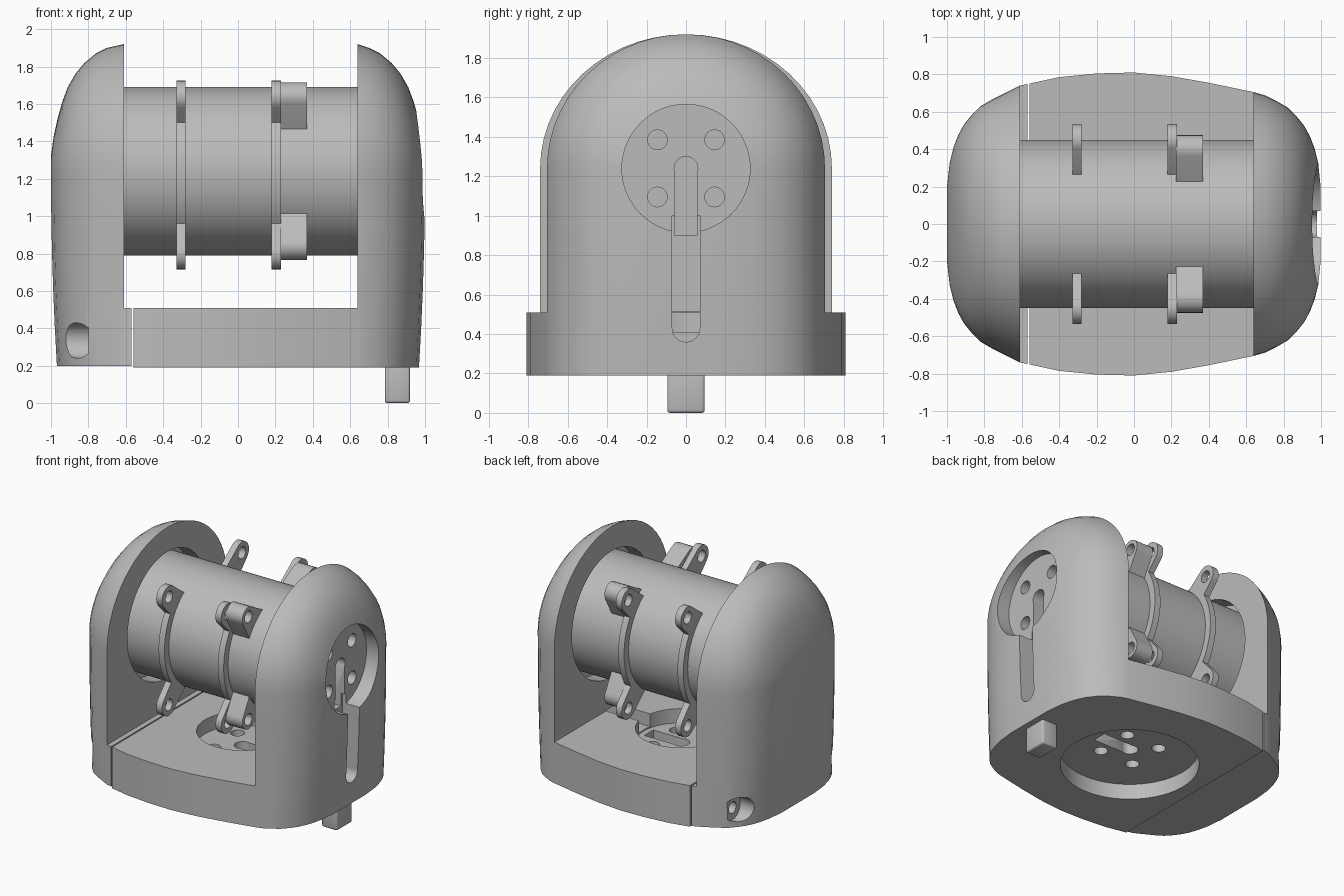
import bpy, bmesh
from math import cos, sin, pi, radians, atan2
from mathutils import Matrix, Vector

if "Cube" in bpy.data.objects:
    bpy.data.objects.remove(bpy.data.objects["Cube"])

grey = bpy.data.materials.new("plain grey")
grey.use_nodes = True
COLOUR = (0.5, 0.5, 0.5, 1)
grey.diffuse_color = COLOUR
grey.node_tree.nodes["Principled BSDF"].inputs["Base Color"].default_value = COLOUR

AXIS_Z = 1.24    # height of the drum axis
BASE_X = 0.04    # centre of the mount in the base
TURN = {"x": Matrix.Rotation(pi / 2, 4, "Y"), "z": Matrix.Identity(4)}


def finish(name, bm):
    bmesh.ops.recalc_face_normals(bm, faces=bm.faces[:])
    mesh = bpy.data.meshes.new(name)
    bm.to_mesh(mesh)
    bm.free()
    obj = bpy.data.objects.new(name, mesh)
    bpy.context.collection.objects.link(obj)
    mesh.materials.append(grey)
    return obj


def box(name, lo, hi):
    lo, hi = Vector(lo), Vector(hi)
    size = Matrix.Diagonal(hi - lo).to_4x4()
    bm = bmesh.new()
    bmesh.ops.create_cube(bm, size=1, matrix=Matrix.Translation((lo + hi) / 2) @ size)
    return finish(name, bm)


def rod(name, axis, centre, r, start, end, seg=48):
    """Cylinder along x (centre = y, z) or along z (centre = x, y)."""
    mid = (start + end) / 2
    loc = (mid, *centre) if axis == "x" else (*centre, mid)
    bm = bmesh.new()
    bmesh.ops.create_cone(bm, cap_ends=True, segments=seg, radius1=r, radius2=r,
                          depth=end - start, matrix=Matrix.Translation(loc) @ TURN[axis])
    return finish(name, bm)


def activate(obj):
    bpy.ops.object.select_all(action="DESELECT")
    obj.select_set(True)
    bpy.context.view_layer.objects.active = obj


def apply(obj, mod):
    activate(obj)
    bpy.ops.object.modifier_apply(modifier=mod.name)


def cut(obj, *cutters):
    for c in cutters:
        c.hide_render = True
        mod = obj.modifiers.new("cut", "BOOLEAN")
        mod.operation, mod.solver, mod.object = "DIFFERENCE", "EXACT", c
        apply(obj, mod)
        bpy.data.objects.remove(c)


def smooth(obj):
    activate(obj)
    bpy.ops.object.shade_smooth_by_angle(angle=radians(30))


# Housing: arched sections (x, half width, arch height) lofted along x
END = [(0.70, 0.695, 0.66), (0.76, 0.665, 0.63), (0.82, 0.63, 0.58), (0.87, 0.58, 0.52),
       (0.91, 0.53, 0.45), (0.94, 0.475, 0.37), (0.965, 0.41, 0.28), (0.985, 0.33, 0.19),
       (1, 0.2, 0.08)]
MIDDLE = [(-0.61, 0.74), (-0.4, 0.785), (-0.2, 0.805), (0, 0.81), (0.2, 0.79),
          (0.4, 0.755), (0.64, 0.705)]


def housing(name, bottom):
    stations = [(-x, w, h) for x, w, h in reversed(END)]
    stations += [(x, w, 0.68) for x, w in MIDDLE]
    stations += [(x, w * 0.99, h) for x, w, h in END]
    bm, rings = bmesh.new(), []
    for x, w, h in stations:
        half = [(1, bottom + (AXIS_Z - bottom) * k / 5) for k in range(5)]
        arc = [(cos(pi * k / 28), AXIS_Z + h * sin(pi * k / 28)) for k in range(29)]
        over = max(abs(x) - 0.64, 0) * (1 if x > 0 else -1)
        ring = []
        for u, z in half + arc + [(-u, z) for u, z in reversed(half)]:
            draft = 0.09 * (max(AXIS_Z - z, 0) / 1.05) ** 2
            ring.append(bm.verts.new((x - over * draft, u * w, z)))
        rings.append(ring)
    n = len(rings[0])
    for a, b in zip(rings, rings[1:]):
        for i in range(n):
            j = (i + 1) % n
            bm.faces.new((a[i], a[j], b[j], b[i]))
    for ring in (rings[0], rings[-1]):
        for i in range(n // 2):
            quad = (ring[i], ring[i + 1], ring[n - 2 - i], ring[n - 1 - i])
            bm.faces.new(list(dict.fromkeys(quad)))
    obj = finish(name, bm)
    cut(obj, box("opening", (-0.61, -1, 0.51), (0.64, 1, 2.2)))
    return obj


# Removable end cap with seat and two corner screw bores
cap = housing("end_cap", 0.2)
cut(cap, box("trim", (-0.57, -1, 0), (1.2, 1, 2.2)),
    rod("seat", "x", (0, AXIS_Z), 0.49, -0.74, -0.5, 96))
for side in (-1, 1):
    cut(cap, rod("bore", "x", (side * 0.57, 0.335), 0.095, -1.1, -0.8),
        rod("screw_hole", "x", (side * 0.57, 0.335), 0.045, -0.9, -0.5))
smooth(cap)

# Main frame: base and upright
frame = housing("main_frame", 0.19)
cut(frame, box("trim", (-1.2, -1, 0), (-0.56, 1, 2.2)),
    rod("seat", "x", (0, AXIS_Z), 0.49, 0.5, 0.76, 96),
    rod("end_recess", "x", (0, AXIS_Z), 0.325, 0.88, 1.2, 64),
    rod("under_recess", "z", (BASE_X, 0), 0.49, 0, 0.31, 96),
    rod("top_recess", "z", (BASE_X, 0), 0.325, 0.4, 0.7, 64))
# Bolt patterns and centre holes in both mounts
for u in (-0.145, 0.145):
    for v in (-0.145, 0.145):
        cut(frame, rod("bolt", "x", (u, AXIS_Z + v), 0.05, 0.7, 1, 24),
            rod("bolt", "z", (BASE_X + u, v), 0.05, 0.25, 0.45, 24))
cut(frame, rod("centre", "x", (0, AXIS_Z), 0.06, 0.7, 1, 32),
    box("slot", (0.7, -0.055, 0.9), (1, 0.055, AXIS_Z)),
    rod("centre", "z", (BASE_X, 0), 0.06, 0.25, 0.45, 32),
    box("slot", (BASE_X, -0.055, 0.25), (BASE_X + 0.28, 0.055, 0.45)))
# Cable groove down the end and channel across the base
cut(frame, box("groove", (0.85, -0.07, 0.43), (1.2, 0.07, 1)),
    rod("groove_end", "x", (0, 0.43), 0.07, 0.85, 1.2, 32),
    box("channel", (BASE_X + 0.2, -0.07, 0.41), (0.87, 0.07, 0.515)))
smooth(frame)

# Locating peg
peg = box("locating_peg", (0.785, -0.095, 0), (0.92, 0.095, 0.22))
bevel = peg.modifiers.new("bevel", "BEVEL")
bevel.width, bevel.segments = 0.015, 3
apply(peg, bevel)
smooth(peg)

# Drum
smooth(rod("drum", "x", (0, AXIS_Z), 0.45, -0.735, 0.755, 128))


def ear(name, y, z, r, spread, x0, x1):
    """Rounded lug joined to the drum, with a bolt hole."""
    a = atan2(z, y)
    outline = [(y + r * cos(pi * k / 12), z + r * sin(pi * k / 12)) for k in range(24)]
    for b in (a - radians(spread), a + radians(spread)):
        outline.append((0.435 * cos(b), 0.435 * sin(b)))
    bm = bmesh.new()
    for x in (x0, x1):
        for p, q in outline:
            bm.verts.new((x, p, AXIS_Z + q))
    bmesh.ops.convex_hull(bm, input=bm.verts[:])
    loose = [v for v in bm.verts if not v.link_faces]
    bmesh.ops.delete(bm, geom=loose, context="VERTS")
    bmesh.ops.dissolve_limit(bm, angle_limit=0.01, verts=bm.verts[:], edges=bm.edges[:])
    obj = finish(name, bm)
    cut(obj, rod("hole", "x", (y, AXIS_Z + z), 0.045, x0 - 0.1, x1 + 0.1, 24))
    smooth(obj)


def strap(name, side, x0, x1):
    """Curved strip hugging the drum between two lugs."""
    bm, steps, rows = bmesh.new(), 24, []
    for k in range(steps + 1):
        a = radians(-46 + 90 * k / steps)
        rows.append([bm.verts.new((x, side * r * cos(a), AXIS_Z + r * sin(a)))
                     for x, r in ((x0, 0.44), (x1, 0.44), (x1, 0.505), (x0, 0.505))])
    for a, b in zip(rows, rows[1:]):
        for i in range(4):
            j = (i + 1) % 4
            bm.faces.new((a[i], a[j], b[j], b[i]))
    bm.faces.new(rows[0])
    bm.faces.new(rows[-1])
    smooth(finish(name, bm))


# Clamp brackets on both sides; the second pair carries screw bosses
for side, label in ((-1, "front"), (1, "back")):
    for x0, end in ((-0.33, "right"), (0.18, "left")):
        strap(f"{label}_{end}_strap", side, x0, x0 + 0.05)
        for z, level in ((0.40, "upper"), (-0.44, "lower")):
            ear(f"{label}_{end}_{level}_lug", side * 0.45, z, 0.085, 13, x0, x0 + 0.05)
    for z, level in ((0.40, "upper"), (-0.40, "lower")):
        ear(f"{label}_{level}_boss", side * 0.4, z, 0.075, 16, 0.225, 0.37)
